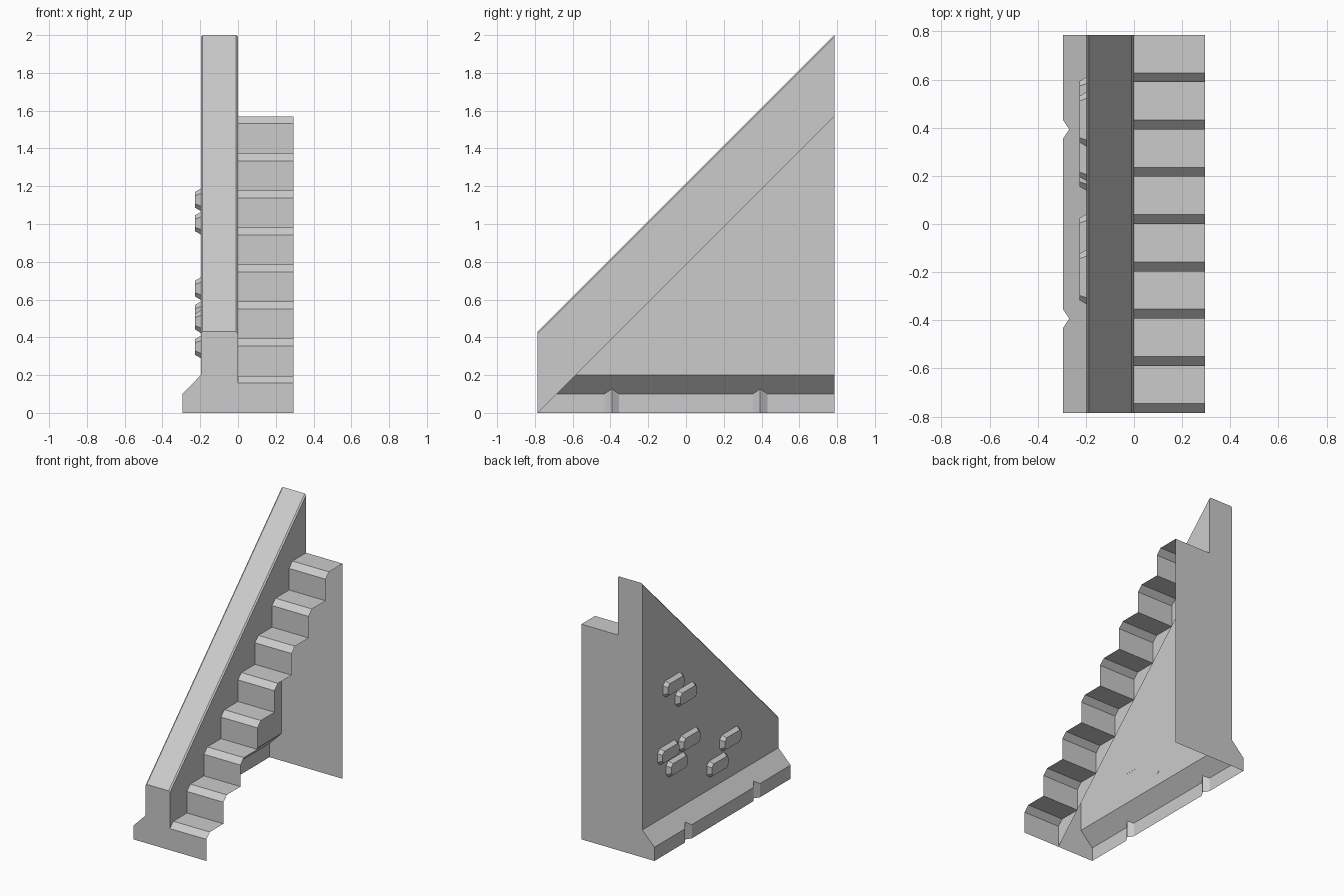
import bpy, bmesh

if "Cube" in bpy.data.objects:
    bpy.data.objects.remove(bpy.data.objects["Cube"])

Y = 0.785              # half length
W = 0.295              # half width
WALL = -0.197          # outer wall plane
STEP = 2 * Y / 8
LOW, HIGH, C = 0.43, 2.0, 0.01   # wall heights and top chamfer


def build(name, faces, recalc=False):
    bm = bmesh.new()
    for f in faces:
        bm.faces.new([bm.verts.new(p) for p in f])
    bmesh.ops.remove_doubles(bm, verts=bm.verts, dist=1e-5)
    if recalc:
        bmesh.ops.recalc_face_normals(bm, faces=bm.faces)
    me = bpy.data.meshes.new(name)
    bm.to_mesh(me)
    bm.free()
    ob = bpy.data.objects.new(name, me)
    bpy.context.collection.objects.link(ob)
    return ob


# Stairs: open zigzag sheet with chamfered nosings, hollow underneath
path = []
for i in range(8):
    y, z = -Y + i * STEP, i * STEP
    path += [(y, z), (y, z + STEP - 0.039), (y + 0.039, z + STEP)]
path.append((Y, 8 * STEP))
build("stairs", [[(0, *p), (W, *p), (W, *q), (0, *q)]
                 for p, q in zip(path, path[1:])])

# Wall shell: outer skin, inner skin above the stair line, coping, ends, flared base
cap = [(WALL, -C), (WALL + C, 0), (-C, 0), (0, -C)]
faces = [
    [(WALL, -Y, 0.2), (WALL, Y, 0.2), (WALL, Y, HIGH - C), (WALL, -Y, LOW - C)],
    [(0, -Y, 0), (0, Y, 2 * Y), (0, Y, HIGH - C), (0, -Y, LOW - C)],
]
for (xa, za), (xb, zb) in zip(cap, cap[1:]):
    faces.append([(xa, -Y, LOW + za), (xb, -Y, LOW + zb),
                  (xb, Y, HIGH + zb), (xa, Y, HIGH + za)])
foot = [(WALL, 0.2), (-W, 0.1), (-W, 0)]
faces.append([(x, -Y, z) for x, z in foot + [(0, 0)]]
             + [(x, -Y, LOW + z) for x, z in reversed(cap)])
faces.append([(x, Y, z) for x, z in foot + [(W, 0), (W, 2 * Y), (0, 2 * Y)]]
             + [(x, Y, HIGH + z) for x, z in reversed(cap)])

# Flared base with two V grooves
edge = [(-W, -Y, 0.1)]
for c in (-0.393, 0.393):
    edge += [(-W, c - 0.039, 0.1), (-0.269, c, 0.1265), (-W, c + 0.039, 0.1)]
edge.append((-W, Y, 0.1))
for p, q in zip(edge, edge[1:]):
    faces.append([p, q, (q[0], q[1], 0), (p[0], p[1], 0)])
faces.append(edge + [(WALL, Y, 0.2), (WALL, -Y, 0.2)])
build("wall", faces, True)


# Raised bricks on the outer wall face: tapered slabs with cut corners
def octagon(x, y, z, w, h, c):
    return [(x, y + a, z + b) for a, b in (
        (-w + c, -h), (w - c, -h), (w, -h + c), (w, h - c),
        (w - c, h), (-w + c, h), (-w, h - c), (-w, -h + c))]


for n, (y, z) in enumerate([(0.435, 1.128), (0.292, 1.004), (0.252, 0.658), (0.497, 0.658),
                            (0.398, 0.53), (-0.22, 0.483), (-0.072, 0.349)]):
    base = octagon(WALL + 0.001, y, z, 0.114, 0.06, 0.027)
    top = octagon(-0.227, y, z, 0.096, 0.042, 0.02)
    sides = [[base[i], base[(i + 1) % 8], top[(i + 1) % 8], top[i]] for i in range(8)]
    build(f"brick_{n + 1}", sides + [base, top], True)
